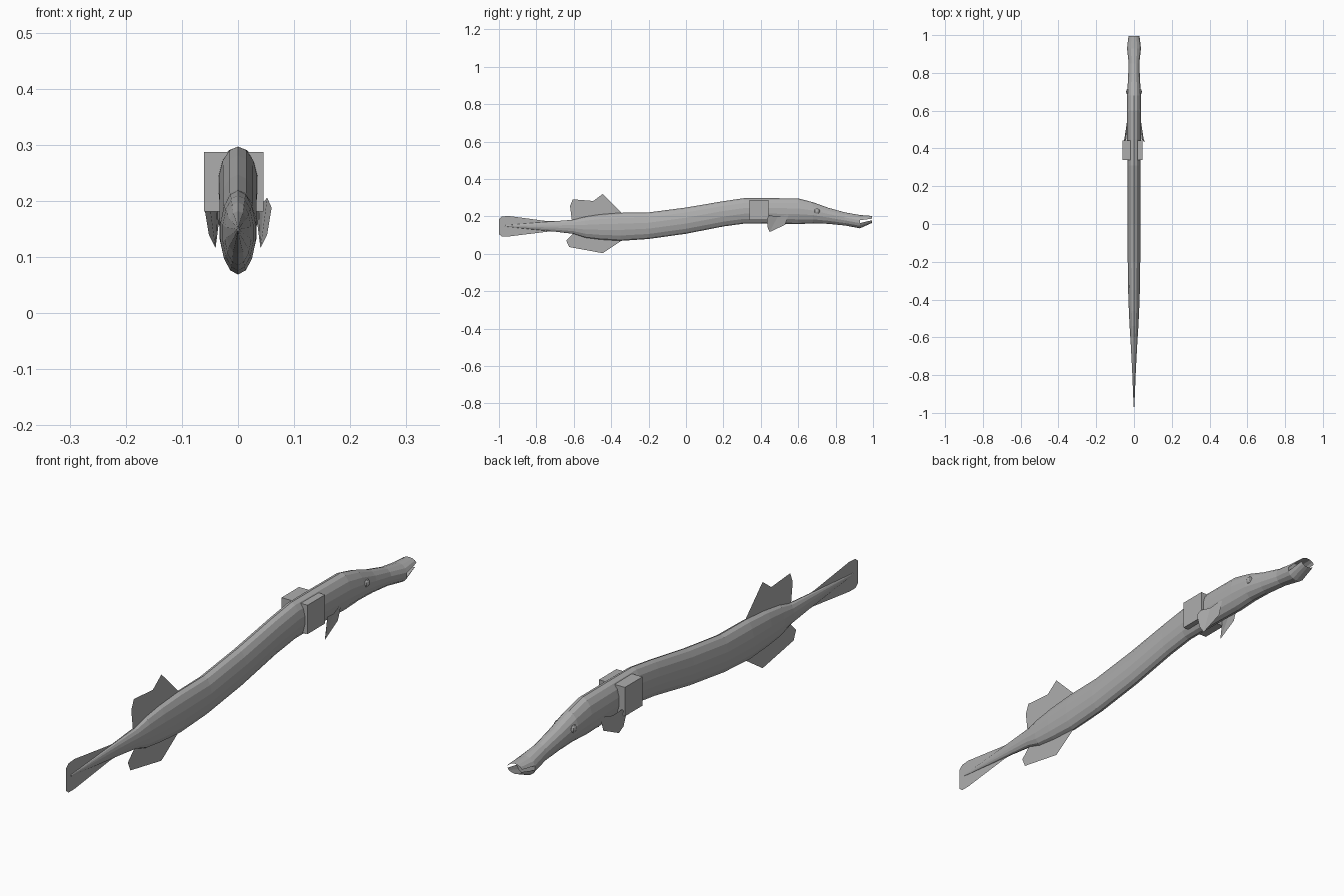
import bpy, bmesh, math

grey = bpy.data.materials.new("fish grey")
grey.diffuse_color = (0.42, 0.42, 0.42, 1)


def make(name, verts, faces, fix=True):
    me = bpy.data.meshes.new(name)
    bm = bmesh.new()
    vs = [bm.verts.new(v) for v in verts]
    for f in faces:
        bm.faces.new([vs[i] for i in f])
    if fix:
        bmesh.ops.recalc_face_normals(bm, faces=bm.faces)
    bm.to_mesh(me)
    bm.free()
    me.materials.append(grey)
    ob = bpy.data.objects.new(name, me)
    bpy.context.collection.objects.link(ob)
    return ob


# Body: oval rings (y, top z, bottom z, half width) from tail to snout
N = 14
rings = [
    (-0.97, 0.152, 0.146, 0.002), (-0.80, 0.166, 0.128, 0.009),
    (-0.70, 0.174, 0.118, 0.014), (-0.60, 0.182, 0.106, 0.020),
    (-0.54, 0.198, 0.086, 0.024), (-0.46, 0.210, 0.076, 0.028),
    (-0.35, 0.219, 0.069, 0.032), (-0.20, 0.221, 0.079, 0.034),
    (0.00, 0.247, 0.107, 0.034), (0.20, 0.281, 0.146, 0.034),
    (0.31, 0.297, 0.161, 0.035), (0.45, 0.297, 0.162, 0.038),
    (0.60, 0.296, 0.158, 0.039), (0.68, 0.275, 0.163, 0.038),
    (0.76, 0.246, 0.160, 0.033), (0.85, 0.221, 0.151, 0.029),
    (0.93, 0.207, 0.136, 0.038), (0.995, 0.202, 0.165, 0.030),
]
verts, faces = [], []
for y, top, bot, w in rings:
    for i in range(N):
        a = 2 * math.pi * i / N
        verts.append((w * math.sin(a), y, (top + bot) / 2 + (top - bot) / 2 * math.cos(a)))
last = len(rings) - 2
for r in range(last + 1):
    for i in range(N):
        if r == last and i in (3, 10):  # open corners of the mouth
            continue
        j = (i + 1) % N
        faces.append((r * N + i, r * N + j, (r + 1) * N + j, (r + 1) * N + i))
faces.append(range(N))
faces.append(range(last * N, last * N + N))  # throat
make("body", verts, faces, False)
bm = bmesh.new()
me = bpy.data.objects["body"].data
bm.from_mesh(me)
bmesh.ops.recalc_face_normals(bm, faces=bm.faces)
bm.to_mesh(me)
bm.free()

# Flat fins on the centre plane, outlines as (y, z)
fins = {
    "dorsal_fin": [(-0.34, 0.215), (-0.445, 0.320), (-0.495, 0.282), (-0.605, 0.291),
                   (-0.62, 0.255), (-0.61, 0.175), (-0.45, 0.17)],
    "anal_fin": [(-0.34, 0.073), (-0.445, 0.003), (-0.625, 0.036), (-0.64, 0.07),
                 (-0.60, 0.11), (-0.45, 0.11)],
    "tail_fin": [(-0.68, 0.174), (-0.74, 0.174), (-0.95, 0.202), (-0.985, 0.199),
                 (-1.0, 0.185), (-1.0, 0.105), (-0.985, 0.092), (-0.95, 0.092),
                 (-0.74, 0.118), (-0.68, 0.118)],
}
for name, outline in fins.items():
    make(name, [(0, y, z) for y, z in outline], [range(len(outline))])

# Paired pectoral fins and eyes
pectoral = [(0.036, 0.55, 0.212), (0.045, 0.49, 0.198), (0.052, 0.445, 0.206),
            (0.060, 0.432, 0.188), (0.052, 0.437, 0.140), (0.040, 0.447, 0.116),
            (0.035, 0.53, 0.155)]
for s, side in ((1, "right"), (-1, "left")):
    make(side + "_pectoral_fin", [(s * x, y, z) for x, y, z in pectoral],
         [(0, 1, 5, 6), (1, 2, 3, 4, 5)])
    bpy.ops.mesh.primitive_uv_sphere_add(segments=8, ring_count=6, radius=1,
                                         location=(s * 0.034, 0.70, 0.227))
    eye = bpy.context.object
    eye.name = side + "_eye"
    eye.scale = (0.008, 0.016, 0.014)
    eye.data.materials.append(grey)

# Box around the back
bpy.ops.mesh.primitive_cube_add(size=1, location=(-0.0075, 0.39, 0.234))
box = bpy.context.object
box.name = "back_box"
box.scale = (0.106, 0.102, 0.106)
box.data.materials.append(grey)
